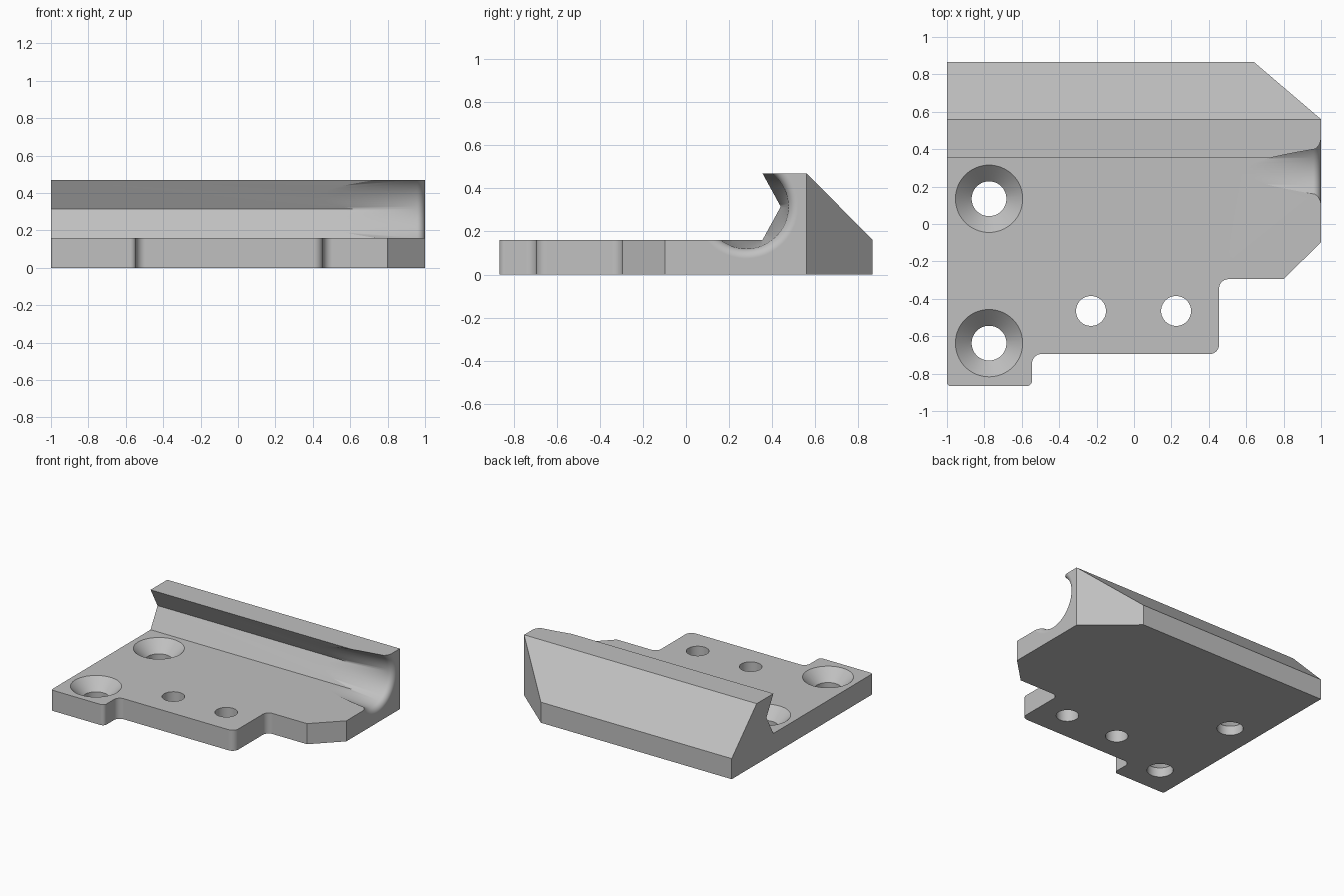
import bpy, bmesh, math
from mathutils import Vector, Matrix

cube = bpy.data.objects.get("Cube")
if cube:
    bpy.data.objects.remove(cube, do_unlink=True)

grey = bpy.data.materials.new("plain grey")
grey.use_nodes = True
colour = (0.53, 0.53, 0.53, 1)
grey.diffuse_color = colour
grey.node_tree.nodes["Principled BSDF"].inputs["Base Color"].default_value = colour


def finish(name, bm):
    bmesh.ops.recalc_face_normals(bm, faces=bm.faces)
    mesh = bpy.data.meshes.new(name)
    bm.to_mesh(mesh)
    bm.free()
    mesh.materials.append(grey)
    ob = bpy.data.objects.new(name, mesh)
    bpy.context.collection.objects.link(ob)
    return ob


def prism(name, points, offset):
    """Extrude a flat outline along a vector."""
    bm = bmesh.new()
    face = bm.faces.new([bm.verts.new(p) for p in points])
    new = bmesh.ops.extrude_face_region(bm, geom=[face])["geom"]
    verts = [v for v in new if isinstance(v, bmesh.types.BMVert)]
    bmesh.ops.translate(bm, verts=verts, vec=offset)
    return finish(name, bm)


def lathe(name, profile, matrix, segments=64):
    """Revolve (radius, height) rings around local z, capped at both ends."""
    bm = bmesh.new()
    rings = []
    for r, h in profile:
        angles = [math.tau * i / segments for i in range(segments)]
        rings.append([bm.verts.new(matrix @ Vector((r * math.cos(a), r * math.sin(a), h)))
                      for a in angles])
    for a, b in zip(rings, rings[1:]):
        for i in range(segments):
            j = (i + 1) % segments
            bm.faces.new((a[i], a[j], b[j], b[i]))
    bm.faces.new(rings[0])
    bm.faces.new(rings[-1])
    return finish(name, bm)


def rounded(corners, steps=8):
    """Outline with right-angle corners rounded by their third value."""
    out = []
    for i, (x, y, r) in enumerate(corners):
        p = Vector((x, y))
        if not r:
            out.append(p)
            continue
        u = (Vector(corners[i - 1][:2]) - p).normalized() * r
        v = (Vector(corners[(i + 1) % len(corners)][:2]) - p).normalized() * r
        for k in range(steps + 1):
            t = math.pi / 2 * k / steps
            out.append(p + u * (1 - math.sin(t)) + v * (1 - math.cos(t)))
    return out


def boolean(target, tool, operation):
    mod = target.modifiers.new("cut", 'BOOLEAN')
    mod.object = tool
    mod.operation = operation
    mod.solver = 'EXACT'
    bpy.context.view_layer.objects.active = target
    bpy.ops.object.modifier_apply(modifier=mod.name)
    bpy.data.objects.remove(tool, do_unlink=True)


# Base plate with the grooved rail, as one side profile
side = [(-1, 0), (0.867, 0), (0.867, 0.16), (0.56, 0.47), (0.355, 0.47),
        (0.44, 0.315), (0.355, 0.16), (-1, 0.16)]
bracket = prism("rail_bracket", [(-1.2, y, z) for y, z in side], (2.4, 0, 0))

# Stepped outline seen from above
plan = rounded([(-1, 1, 0), (0.484, 1, 0), (1, 0.56, 0), (1, -0.097, 0), (0.8, -0.295, 0),
                (0.455, -0.295, 0.05), (0.455, -0.695, 0.05), (-0.545, -0.695, 0.05),
                (-0.545, -0.867, 0.03), (-1, -0.867, 0.02)])
boolean(bracket, prism("outline_cutter", [(p.x, p.y, -0.2) for p in plan], (0, 0, 1)),
        'INTERSECT')

# Countersunk screw holes
for y in (0.135, -0.637):
    sink = [(0.093, -0.1), (0.093, 0.073), (0.18, 0.16), (0.18, 0.3)]
    boolean(bracket, lathe("screw_cutter", sink, Matrix.Translation((-0.775, y, 0))),
            'DIFFERENCE')

# Straight pin holes
for x in (-0.23, 0.225):
    pin = [(0.08, -0.1), (0.08, 0.3)]
    boolean(bracket, lathe("pin_cutter", pin, Matrix.Translation((x, -0.465, 0))),
            'DIFFERENCE')

# Tapered entry with a trumpet mouth at the left end of the groove
flare = [(0.125, 0.28)]
for k in range(11):
    t = math.pi / 2 * k / 10
    flare.append((0.24 - 0.045 * math.cos(t), 0.955 + 0.045 * math.sin(t)))
flare.append((0.24, 1.2))
along_x = Matrix.Translation((0, 0.28, 0.315)) @ Matrix.Rotation(math.pi / 2, 4, 'Y')
boolean(bracket, lathe("flare_cutter", flare, along_x, 96), 'DIFFERENCE')

# Smooth the curved walls and keep the flats flat
bpy.ops.object.select_all(action='DESELECT')
bracket.select_set(True)
bpy.context.view_layer.objects.active = bracket
bpy.ops.object.shade_smooth_by_angle(angle=math.radians(25))
weighted = bracket.modifiers.new("flat_normals", 'WEIGHTED_NORMAL')
weighted.keep_sharp = True
